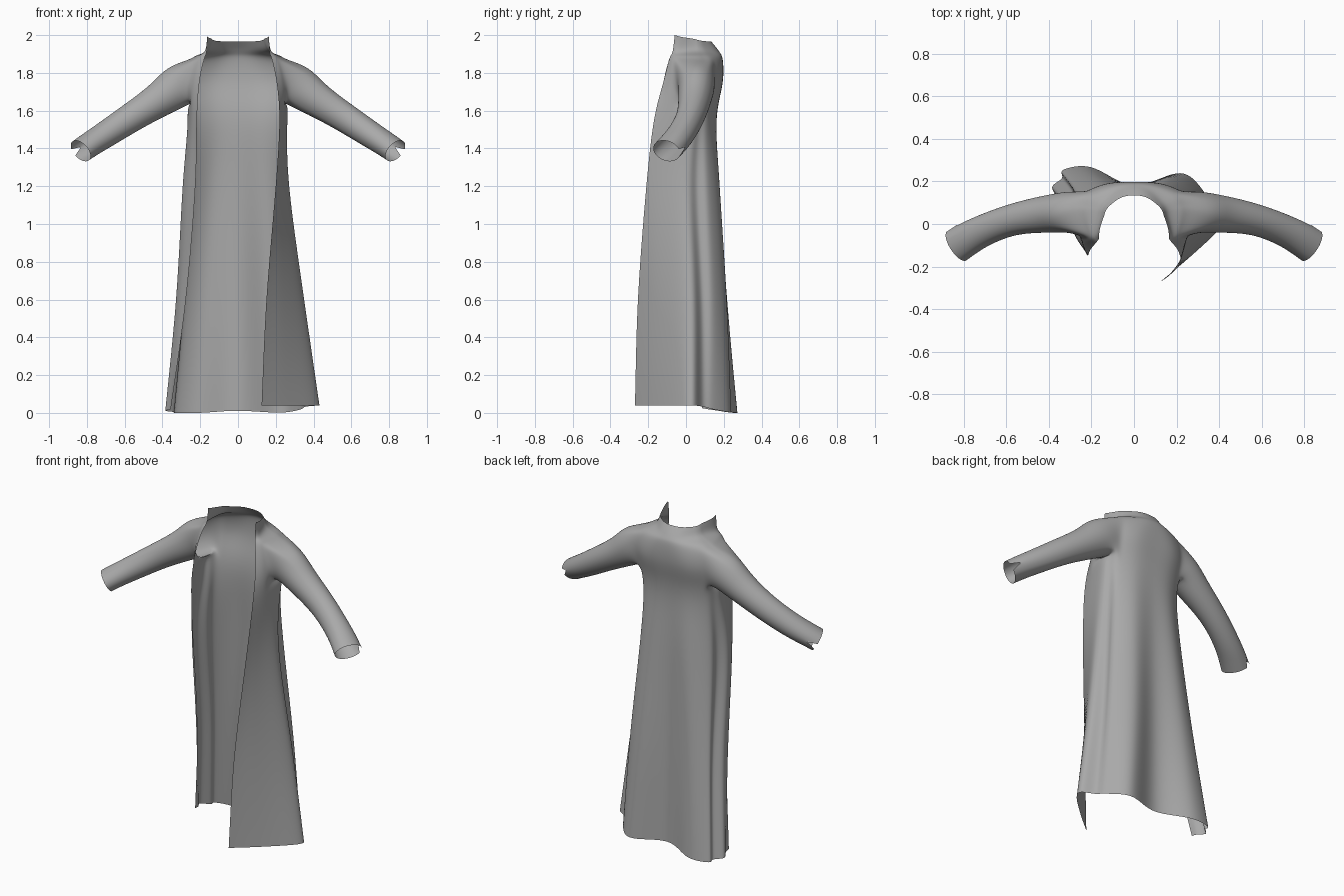
import bpy, bmesh, math
from mathutils import Vector

if "Cube" in bpy.data.objects:
    bpy.data.objects.remove(bpy.data.objects["Cube"])

# Half sections in plan: front edge, front, side, back corner, back (then the centre y)
HEIGHTS = [0.0, 0.6, 1.2, 1.55, 1.75, 1.87, 1.915, 1.965]
CENTRE_Y = [0.175, 0.175, 0.168, 0.16, 0.195, 0.195, 0.175, 0.135]
# How far the side is pulled in between the side and the back corner
GROOVE = [0.025, 0.025, 0.015, -0.004, -0.01, -0.012, -0.008, -0.006]
UPPER = [
    [(0.205, -0.12), (0.25, -0.06), (0.28, 0.06), (0.23, 0.15), (0.13, 0.19)],
    [(0.18, -0.09), (0.22, -0.055), (0.255, 0.05), (0.21, 0.14), (0.10, 0.185)],
    [(0.165, -0.07), (0.175, -0.04), (0.165, 0.04), (0.135, 0.11), (0.07, 0.16)],
    [(0.165, -0.06), (0.16, -0.02), (0.14, 0.04), (0.11, 0.09), (0.06, 0.125)],
]
SKIRT_RIGHT = [
    [(0.125, -0.27), (0.28, -0.14), (0.437, 0.02), (0.33, 0.15), (0.22, 0.245)],
    [(0.15, -0.255), (0.25, -0.14), (0.355, 0.02), (0.285, 0.145), (0.17, 0.22)],
    [(0.20, -0.21), (0.235, -0.12), (0.272, 0.0), (0.235, 0.115), (0.14, 0.178)],
    [(0.22, -0.17), (0.245, -0.08), (0.262, 0.03), (0.21, 0.115), (0.12, 0.155)],
]
SKIRT_LEFT = [
    [(0.355, 0.085), (0.36, 0.125), (0.387, 0.175), (0.335, 0.255), (0.20, 0.27)],
    [(0.275, -0.005), (0.31, 0.03), (0.328, 0.10), (0.285, 0.185), (0.17, 0.22)],
    [(0.225, -0.12), (0.268, -0.075), (0.295, 0.0), (0.248, 0.118), (0.14, 0.178)],
    [(0.218, -0.15), (0.25, -0.08), (0.266, 0.03), (0.215, 0.117), (0.12, 0.155)],
]
# Sleeve rings: centre, half height, half depth
SLEEVE = [
    ((0.305, 0.058, 1.740), 0.118, 0.098),
    ((0.40, 0.048, 1.668), 0.094, 0.090),
    ((0.50, 0.036, 1.605), 0.082, 0.080),
    ((0.60, 0.014, 1.541), 0.076, 0.073),
    ((0.71, -0.030, 1.468), 0.070, 0.075),
    ((0.78, -0.068, 1.424), 0.066, 0.080),
    ((0.833, -0.103, 1.387), 0.064, 0.083),
]
STEPS = 3


def smooth_path(points, steps=STEPS):
    """Curve running through all the points."""
    p = [points[0] * 2 - points[1]] + points + [points[-1] * 2 - points[-2]]
    out = []
    for i in range(1, len(p) - 2):
        a, b, c, d = p[i - 1:i + 3]
        for k in range(steps):
            t = k / steps
            out.append(0.5 * (2 * b + (c - a) * t + (2 * a - 5 * b + 4 * c - d) * t * t
                              + (3 * b - a - 3 * c + d) * t ** 3))
    out.append(points[-1])
    return out


def half(level, table, sign):
    """Points of one side, with the long side fold added."""
    z = HEIGHTS[level]
    pts = [Vector((x * sign, y, z)) for x, y in (table + UPPER)[level]]
    fold = (pts[2] + pts[3]) / 2
    fold.x -= sign * GROOVE[level]
    return pts[:3] + [fold] + pts[3:]


def section(level):
    """One level of the coat, from the right front edge round to the left one."""
    centre = Vector((0, CENTRE_Y[level], HEIGHTS[level]))
    pts = half(level, SKIRT_RIGHT, 1) + [centre] + half(level, SKIRT_LEFT, -1)[::-1]
    for i, p in enumerate(pts):
        u = i / (len(pts) - 1)
        if level == 0:                                   # uneven hem
            p.z += 0.04 * min(1, max(0, (0.42 - u) / 0.2)) + 0.025 * max(0, u - 0.7) / 0.3
            p.z += 0.012 * (i == len(pts) // 2)
        if level == len(HEIGHTS) - 1:                    # collar rises to its points
            p.z += 0.035 * abs(2 * u - 1) ** 2
    return smooth_path(pts)


bm = bmesh.new()
sharp = bm.verts.layers.float.new("crease_vert")

# Coat body sheet, open down the front
sections = [section(i) for i in range(len(HEIGHTS))]
columns = [smooth_path(list(col)) for col in zip(*sections)]
last = len(columns) - 1
rows = len(columns[0])
grid = [[bm.verts.new(columns[c][r]) for c in range(last + 1)] for r in range(rows)]

# Armhole limits within the grid
C0, C1, R0, R1 = 3, 12, 10, 15
for r in range(rows - 1):
    for c in range(last):
        in_rows = R0 <= r < R1
        if in_rows and (C0 <= c < C1 or C0 <= last - 1 - c < C1):
            continue
        bm.faces.new((grid[r][c], grid[r][c + 1], grid[r + 1][c + 1], grid[r + 1][c]))

# Armhole outline and the matching angle round the sleeve
outline = [(R0, c) for c in range(C0, C1)] + [(r, C1) for r in range(R0, R1)]
outline += [(R1, c) for c in range(C1, C0, -1)] + [(r, C0) for r in range(R1, R0, -1)]
nc, nr = C1 - C0, R1 - R0
angles = []
for k, n in enumerate((nc, nr, nc, nr)):
    angles += [math.radians(-135 + 90 * (k + i / n)) for i in range(n)]
notch = min(range(len(angles)), key=lambda i: abs(angles[i] + 0.15))

# Sleeves grown out of both armholes
for sign in (1, -1):
    ring = [grid[r][c if sign > 0 else last - c] for r, c in outline]
    for j, (centre, high, deep) in enumerate(SLEEVE):
        before = Vector(SLEEVE[max(j - 1, 0)][0])
        after = Vector(SLEEVE[min(j + 1, len(SLEEVE) - 1)][0])
        along = (after - before).normalized()
        side = Vector((0, 0, 1)).cross(along).normalized()
        up = along.cross(side)
        new = []
        for i, a in enumerate(angles):
            p = Vector(centre) + side * deep * math.cos(a) + up * high * math.sin(a)
            at_slit = j == len(SLEEVE) - 1 and abs(i - notch) <= 1
            if at_slit and i == notch:                   # slit at the back of the cuff
                p -= along * 0.06
            v = bm.verts.new((p.x * sign, p.y, p.z))
            v[sharp] = 1.0 if at_slit else 0.0
            new.append(v)
        for i in range(len(ring)):
            k = (i + 1) % len(ring)
            quad = (ring[i], ring[k], new[k], new[i])
            bm.faces.new(quad if sign > 0 else quad[::-1])
        ring = new

mesh = bpy.data.meshes.new("coat")
bm.to_mesh(mesh)
bm.free()
coat = bpy.data.objects.new("coat", mesh)
bpy.context.collection.objects.link(coat)

# Plain grey cloth
cloth = bpy.data.materials.new("grey_cloth")
cloth.diffuse_color = (0.4, 0.4, 0.4, 1)
cloth.use_nodes = True
cloth.node_tree.nodes["Principled BSDF"].inputs["Base Color"].default_value = cloth.diffuse_color
mesh.materials.append(cloth)

# Soft cloth surface
subdivision = coat.modifiers.new("smooth_cloth", 'SUBSURF')
subdivision.levels = subdivision.render_levels = 2
subdivision.boundary_smooth = 'PRESERVE_CORNERS'
mesh.polygons.foreach_set("use_smooth", [True] * len(mesh.polygons))
mesh.update()
